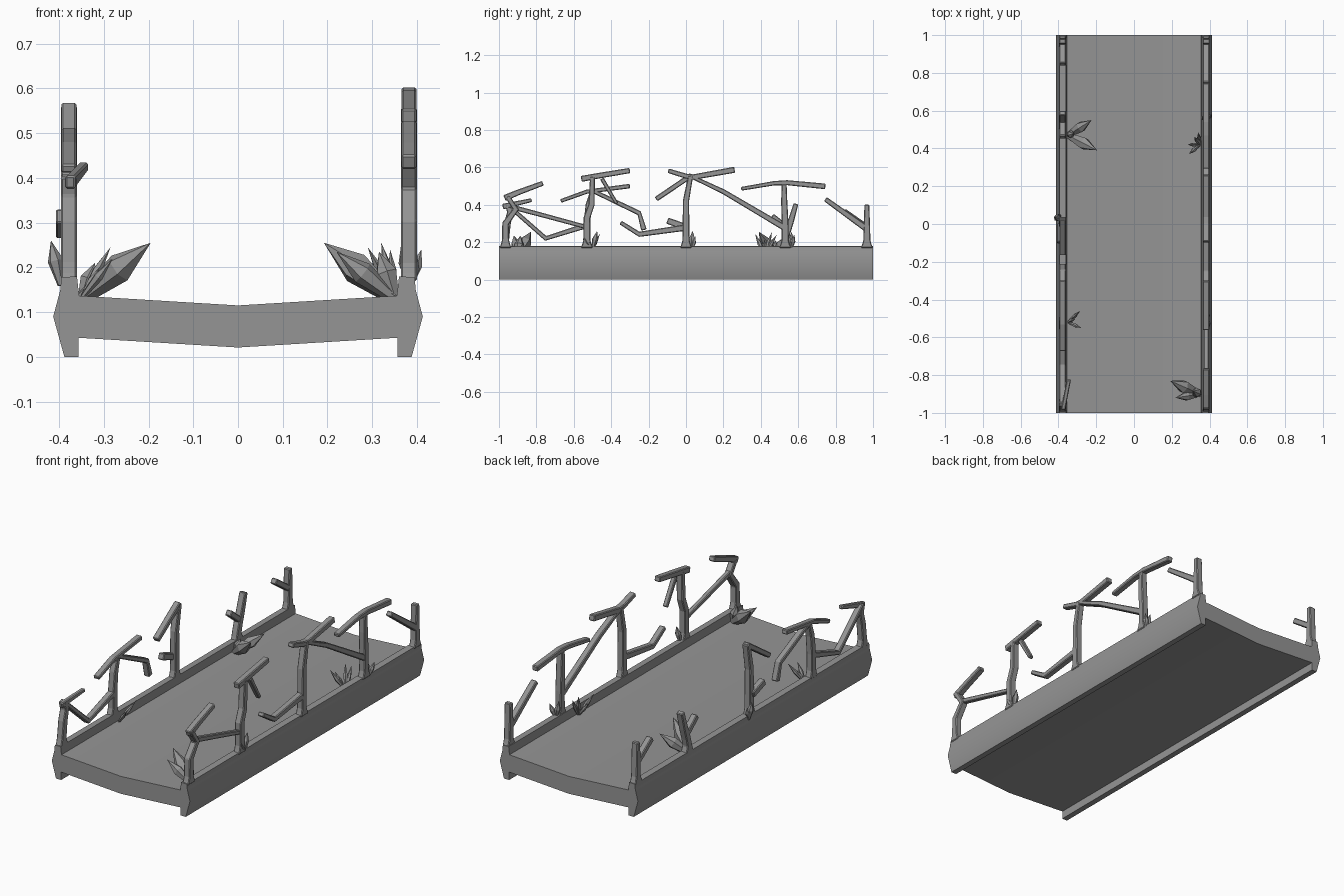
import bpy, bmesh
from mathutils import Vector

if "Cube" in bpy.data.objects:
    bpy.data.objects.remove(bpy.data.objects["Cube"])

stone = bpy.data.materials.new("dark_grey")
stone.diffuse_color = (.3, .3, .3, 1)
stone.use_nodes = True
stone.node_tree.nodes["Principled BSDF"].inputs["Base Color"].default_value = stone.diffuse_color


def make(name, bm, bevel=0):
    bmesh.ops.recalc_face_normals(bm, faces=bm.faces)
    me = bpy.data.meshes.new(name)
    bm.to_mesh(me)
    bm.free()
    me.materials.append(stone)
    ob = bpy.data.objects.new(name, me)
    bpy.context.collection.objects.link(ob)
    if bevel:
        m = ob.modifiers.new("chamfer", 'BEVEL')
        m.width = bevel
        m.segments = 1
        m.limit_method = 'ANGLE'
    return ob


def smooth(ob, angle):
    bpy.ops.object.select_all(action='DESELECT')
    ob.select_set(True)
    bpy.context.view_layer.objects.active = ob
    bpy.ops.object.shade_smooth_by_angle(angle=angle)


def loft(name, rings, bevel=0):
    """Skin a list of equal-sized rings and cap both ends."""
    bm = bmesh.new()
    vs = [[bm.verts.new(p) for p in r] for r in rings]
    n = len(vs[0])
    for a, b in zip(vs, vs[1:]):
        for i in range(n):
            bm.faces.new((a[i], a[(i + 1) % n], b[(i + 1) % n], b[i]))
    bm.faces.new(vs[0][::-1])
    bm.faces.new(vs[-1])
    return make(name, bm, bevel)


def limb(name, pts, width=0.034):
    """Rectangular branch along (x, y, z, thickness) points in a side plane."""
    rings = []
    P = [Vector(p[:3]) for p in pts]
    X = Vector((width / 2, 0, 0))
    for i, p in enumerate(P):
        t = P[min(i + 1, len(P) - 1)] - P[max(i - 1, 0)]
        n = Vector((0, -t.z, t.y)).normalized() * pts[i][3] / 2
        rings.append([p - X - n, p + X - n, p + X + n, p - X + n])
    return loft(name, rings, 0.004)


def crystal(name, base, tip, r):
    """Six-sided shard, widest past the middle, pointed at the tip."""
    b, t = Vector(base), Vector(tip)
    d = t - b
    q = d.to_track_quat('Z', 'Y')
    bm = bmesh.new()
    rings = []
    for f, k in ((0, 0.45), (0.55, 1)):
        c = b + d * f
        ring = bmesh.ops.create_circle(bm, segments=6, radius=r * k)['verts']
        for v in ring:
            v.co = q @ v.co + c
        rings.append(ring)
    top = bm.verts.new(t)
    for i in range(6):
        j = (i + 1) % 6
        bm.faces.new((rings[0][i], rings[0][j], rings[1][j], rings[1][i]))
        bm.faces.new((rings[1][i], rings[1][j], top))
    bm.faces.new(rings[0])
    make(name, bm)


# Deck slab, sagging to the middle
prof = [(-.36, .043), (0, .021), (.36, .043), (.36, .137), (0, .115), (-.36, .137)]
smooth(loft("deck", [[(x, y, z) for x, z in prof] for y in (-1, 1)]), .5)

# Side rails with a bulging outer face
rail = [(.357, 0), (.388, 0), (.413, .09), (.397, .15), (.395, .178), (.36, .18), (.355, .137), (.357, .045)]
for s, n in ((-1, "left"), (1, "right")):
    smooth(loft(n + "_rail", [[(s * x, y, z) for x, z in rail] for y in (-1, 1)]), .75)

R, L = .382, -.378


def branch(name, x, pts, t, t2, w=.034):
    k = len(pts) - 1
    limb(name, [(x, y, z, t + (t2 - t) * i / k) for i, (y, z) in enumerate(pts)], w)


# Upright posts with flared feet
posts = {
    "right": (R, [[(-.965, .3), (-.91, .375), (-.955, .445)],
                  [(-.53, .33), (-.505, .4), (-.5, .55)],
                  [(0, .3), (0, .42), (.025, .555)],
                  [(.53, .3), (.525, .42), (.525, .51)],
                  [(.967, .25), (.967, .3), (.967, .4)]]),
    "left": (L, [[(-.955, .3), (-.94, .36), (-.955, .405)],
                 [(-.53, .3), (-.52, .4), (-.5, .47)],
                 [(0, .3), (0, .42), (.025, .56)],
                 [(.54, .25), (.56, .31), (.588, .405)],
                 [(.967, .25), (.967, .3), (.967, .39)]]),
}
for side, (x, plist) in posts.items():
    for i, up in enumerate(plist):
        y = (-.965, -.53, 0, .53, .967)[i]
        foot = [(x, y, .17, .064), (x, y, .188, .05), (x, y, .21, .038)]
        ths = (.036, .033, .026)
        limb(f"{side}_post_{i + 1}", foot + [(x, a, b, t) for (a, b), t in zip(up, ths)], .036)

# Branches and braces on the right side
for i, (pts, t, t2) in enumerate([
        ([(-.97, .435), (-.9, .465), (-.765, .515)], .034, .026),
        ([(-.92, .385), (-.77, .345), (-.53, .28)], .026, .022),
        ([(-.56, .538), (-.48, .553), (-.3, .583)], .032, .028),
        ([(-.45, .54), (-.37, .405)], .022, .018),
        ([(-.35, .305), (-.25, .242), (0, .278)], .022, .034),
        ([(-.095, .582), (0, .553), (.04, .548), (.26, .587)], .024, .032),
        ([(.03, .55), (.2, .47), (.53, .275)], .02, .032),
        ([(.295, .485), (.47, .515), (.54, .518), (.745, .498)], .02, .03),
        ([(.745, .43), (.967, .27)], .026, .034)]):
    branch(f"right_branch_{i + 1}", R, pts, t, t2, .034 if i not in (1, 3) else .026)

# Branches on the left side
for i, (pts, t, t2) in enumerate([
        ([(-.955, .4), (-.75, .22), (-.53, .29)], .022, .03),
        ([(-.67, .42), (-.53, .47), (-.3, .5)], .02, .024),
        ([(-.5, .475), (-.25, .355), (-.225, .265)], .022, .03),
        ([(-.16, .43), (.03, .558)], .026, .028),
        ([(-.1, .315), (0, .28)], .034, .034),
        ([(.46, .34), (.54, .275)], .03, .03),
        ([(.845, .365), (.967, .28)], .03, .03)]):
    branch(f"left_branch_{i + 1}", L if i != 4 else -.39, pts, t, t2)
limb("left_front_tip", [(-.375, -.98, .39, .03), (-.345, -.825, .425, .02)], .022)

# Crystal clusters: base point, then tips with radii
clusters = {
    "left_back": ((-.35, .47, .13), [((-.195, .39, .255), .034), ((-.225, .55, .235), .03),
                                     ((-.32, .48, .21), .02)]),
    "left_front": ((-.35, -.52, .13), [((-.285, -.46, .245), .011), ((-.28, -.55, .22), .011),
                                       ((-.31, -.5, .2), .009)]),
    "right_front": ((.35, -.9, .13), [((.192, -.83, .255), .036), ((.22, -.92, .235), .026),
                                      ((.315, -.885, .235), .026)]),
    "right_back": ((.35, .42, .13), [((.29, .37, .245), .012), ((.285, .42, .215), .011),
                                     ((.32, .46, .255), .012), ((.34, .485, .24), .011)]),
    "left_outer": ((-.395, .03, .16), [((-.418, .035, .26), .018), ((-.40, .05, .23), .013)]),
    "right_mid": ((.385, -.5, .16), [((.39, -.475, .26), .016), ((.4, -.545, .23), .013)]),
    "right_far": ((.385, .56, .16), [((.365, .565, .255), .016), ((.41, .58, .24), .014)]),
}
for n, (base, tips) in clusters.items():
    for i, (tip, r) in enumerate(tips):
        crystal(f"{n}_crystal_{i + 1}", base, tip, r)
